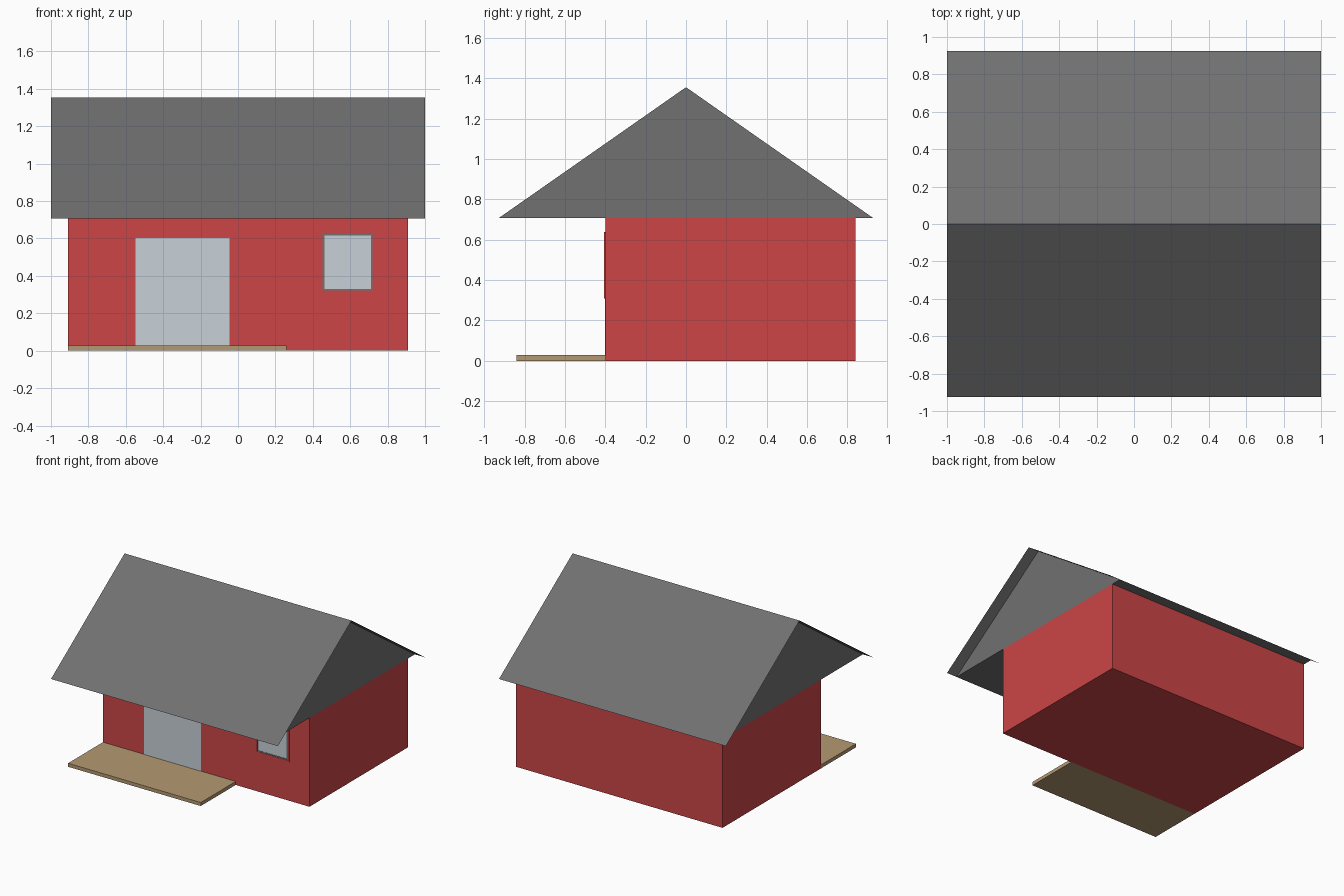
import bpy
import bmesh

if "Cube" in bpy.data.objects:
    bpy.data.objects.remove(bpy.data.objects["Cube"])


def material(name, rgb):
    m = bpy.data.materials.new(name)
    lin = [((c / 255 + 0.055) / 1.055) ** 2.4 for c in rgb]
    m.diffuse_color = (*lin, 1)
    m.use_nodes = True
    m.node_tree.nodes["Principled BSDF"].inputs["Base Color"].default_value = m.diffuse_color
    return m


RED = material("barn red", (204, 69, 71))
GREY = material("roof grey", (113, 113, 113))
GLASS = material("pale glass", (199, 208, 215))
WOOD = material("deck wood", (180, 153, 115))


def mesh_object(name, verts, faces, mat):
    me = bpy.data.meshes.new(name)
    me.from_pydata(verts, [], faces)
    me.materials.append(mat)
    ob = bpy.data.objects.new(name, me)
    bpy.context.collection.objects.link(ob)
    return ob


def box(name, x, y, z, mat):
    verts = [(a, b, c) for a in x for b in y for c in z]
    faces = [(0, 1, 3, 2), (4, 6, 7, 5), (0, 4, 5, 1),
             (2, 3, 7, 6), (0, 2, 6, 4), (1, 5, 7, 3)]
    return mesh_object(name, verts, faces, mat)


def ring(name, x, z, width, y, mat):
    """Rectangular frame on the front wall made of four bars."""
    bm = bmesh.new()
    back, front = y[1], y[0]
    outer = [(x[0], z[0]), (x[1], z[0]), (x[1], z[1]), (x[0], z[1])]
    inner = [(x[0] + width, z[0] + width), (x[1] - width, z[0] + width),
             (x[1] - width, z[1] - width), (x[0] + width, z[1] - width)]
    loops = [[bm.verts.new((px, d, pz)) for px, pz in pts]
             for pts, d in ((outer, back), (outer, front), (inner, front), (inner, back))]
    for a, b in zip(loops, loops[1:] + loops[:1]):
        for i in range(4):
            j = (i + 1) % 4
            bm.faces.new((a[i], a[j], b[j], b[i]))
    bmesh.ops.recalc_face_normals(bm, faces=bm.faces)
    me = bpy.data.meshes.new(name)
    bm.to_mesh(me)
    bm.free()
    me.materials.append(mat)
    ob = bpy.data.objects.new(name, me)
    bpy.context.collection.objects.link(ob)


WALL_X, FRONT, BACK = 0.91, -0.40, 0.84
EAVE_Z, RIDGE_Z, EAVE_Y = 0.708, 1.355, 0.926

# House body and deck
box("walls", (-WALL_X, WALL_X), (FRONT, BACK), (0, EAVE_Z), RED)
box("deck", (-WALL_X, 0.26), (-0.84, FRONT), (0, 0.028), WOOD)

# Roof sheets overhang the gables at both ends
profile = [(-EAVE_Y, EAVE_Z), (0, RIDGE_Z), (EAVE_Y, EAVE_Z)]
mesh_object("roof_slopes", [(x, y, z) for x in (-1, 1) for y, z in profile],
            [(0, 3, 4, 1), (1, 4, 5, 2)], GREY)

# Gable ends flush with the side walls, joined by the flat soffit
mesh_object("gables_and_soffit",
            [(x, y, z) for x in (-WALL_X, WALL_X) for y, z in profile],
            [(0, 1, 2), (3, 5, 4), (0, 2, 5, 3)], GREY)

# Glass door
box("door", (-0.547, -0.045), (FRONT - 0.002, FRONT), (0.028, 0.603), GLASS)

# Window: outer red trim, thin grey frame, pane
ring("window_trim", (0.44, 0.733), (0.308, 0.637), 0.013, (FRONT - 0.006, FRONT), RED)
ring("window_frame", (0.453, 0.72), (0.321, 0.624), 0.009, (FRONT - 0.004, FRONT), GREY)
box("window_pane", (0.462, 0.711), (FRONT - 0.002, FRONT), (0.33, 0.615), GLASS)
